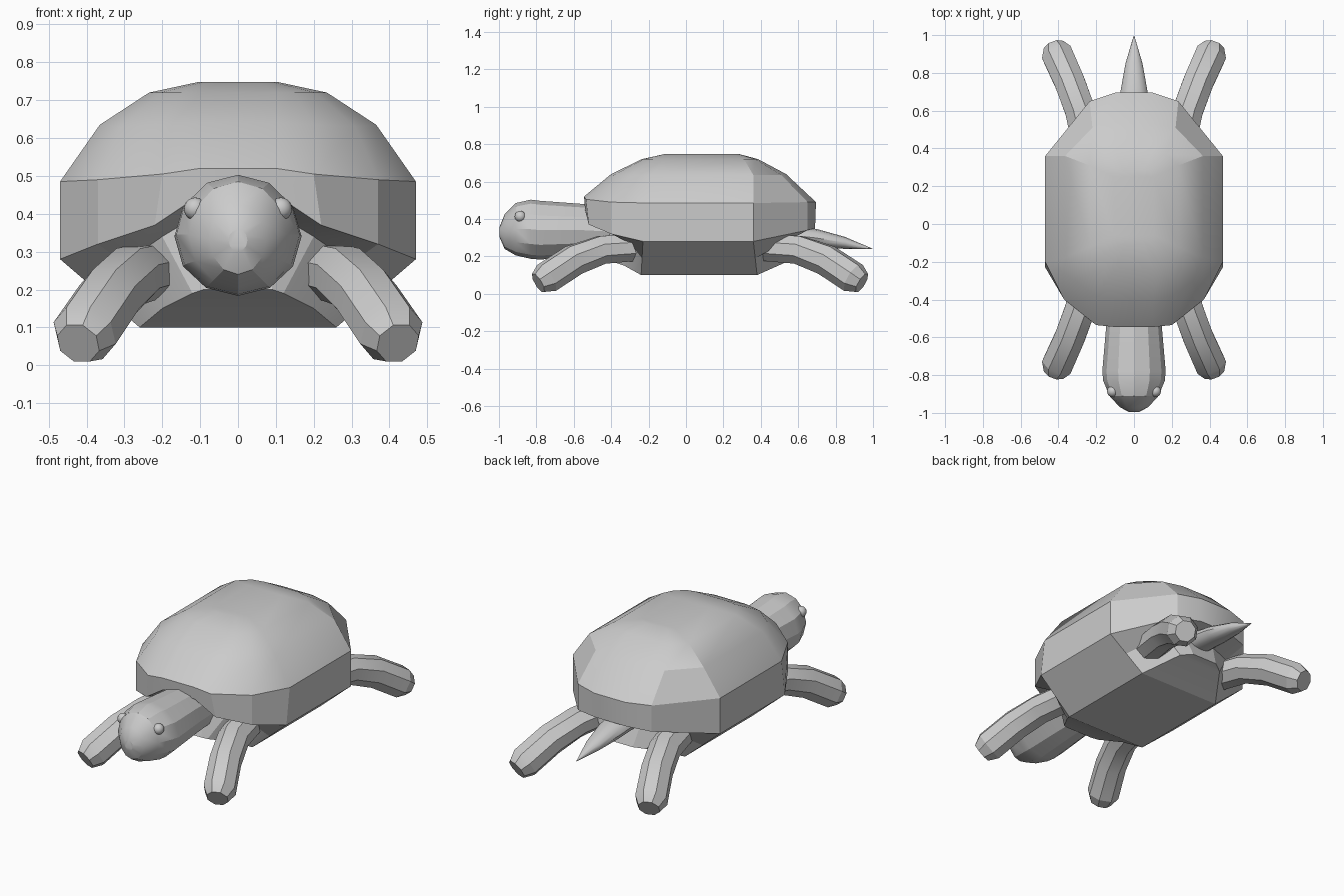
import bpy, bmesh
from math import pi, cos, sin, radians
from mathutils import Vector

if "Cube" in bpy.data.objects:
    bpy.data.objects.remove(bpy.data.objects["Cube"])


def finish(obj, angle=25):
    bpy.ops.object.select_all(action='DESELECT')
    obj.select_set(True)
    bpy.context.view_layer.objects.active = obj
    bpy.ops.object.shade_smooth_by_angle(angle=radians(angle))
    return obj


def loft(name, rings, strip_caps=False, angle=25):
    """Skin closed rings of equal length and cap both ends."""
    bm = bmesh.new()
    rows = [[bm.verts.new(p) for p in r] for r in rings]
    n = len(rows[0])
    for a, b in zip(rows, rows[1:]):
        for i in range(n):
            j = (i + 1) % n
            bm.faces.new((a[i], a[j], b[j], b[i]))
    for r in (rows[0], rows[-1]):
        if strip_caps:  # left-right strips between mirrored points
            for i in range(n // 2 - 1):
                bm.faces.new((r[i], r[i + 1], r[n - 2 - i], r[n - 1 - i]))
        else:
            bm.faces.new(r)
    bmesh.ops.recalc_face_normals(bm, faces=bm.faces)
    me = bpy.data.meshes.new(name)
    bm.to_mesh(me)
    bm.free()
    obj = bpy.data.objects.new(name, me)
    bpy.context.collection.objects.link(obj)
    return finish(obj, angle)


def oval(c, side, up, w, h, n, phase=0.0):
    return [Vector(c) + side * (w * cos(phase + 2 * pi * i / n))
            + up * (h * sin(phase + 2 * pi * i / n)) for i in range(n)]


def mirror_ring(half):
    return half + [(-x, y, z) for x, y, z in reversed(half)]


X, Z = Vector((1, 0, 0)), Vector((0, 0, 1))

# Shell: right half outlines from front to back, belly up to crown
halves = [
    # belly plate
    [(.09, -.47, .20), (.12, -.45, .19), (.20, -.33, .15), (.26, -.24, .10),
     (.26, .38, .10), (.14, .56, .18), (.08, .60, .19)],
    # recess for neck, legs and tail
    [(.10, -.40, .40), (.20, -.36, .34), (.30, -.30, .27), (.365, -.235, .19),
     (.365, .37, .19), (.22, .52, .30), (.10, .55, .32)],
    # lower rim
    [(.10, -.54, .45), (.22, -.52, .37), (.37, -.40, .32), (.47, -.23, .28),
     (.47, .36, .28), (.235, .65, .34), (.10, .69, .35)],
    # upper rim
    [(.10, -.545, .52), (.20, -.535, .505), (.37, -.40, .49), (.47, -.20, .485),
     (.47, .36, .485), (.235, .65, .49), (.10, .695, .49)],
    # dome
    [(.10, -.40, .64), (.20, -.385, .635), (.31, -.30, .63), (.365, -.18, .635),
     (.365, .36, .635), (.22, .51, .635), (.10, .535, .64)],
    [(.10, -.235, .72), (.15, -.225, .72), (.205, -.18, .72), (.235, -.12, .72),
     (.235, .31, .72), (.17, .37, .72), (.10, .385, .72)],
    # crown
    [(.05, -.11, .748), (.07, -.11, .748), (.09, -.09, .748), (.105, -.06, .748),
     (.105, .25, .748), (.08, .28, .748), (.05, .28, .748)],
]
loft("shell", [mirror_ring(h) for h in halves], strip_caps=True, angle=22)

# Head and neck: y, half width, bottom, top
head = [(-.36, .13, .21, .45), (-.55, .148, .20, .48), (-.78, .168, .183, .497),
        (-.83, .163, .187, .503), (-.91, .13, .205, .485),
        (-.97, .075, .24, .425), (-.996, .025, .30, .36)]
loft("head_and_neck", [oval((0, y, (a + b) / 2), X, Z, w, (b - a) / 2, 12)
                       for y, w, a, b in head])

# Tail: y, z, half width, half height
tail = [(.50, .32, .085, .055), (.70, .298, .072, .048),
        (.85, .272, .045, .032), (.996, .24, .002, .002)]
loft("tail", [oval((0, y, z), X, Z, w, h, 12) for y, z, w, h in tail], angle=40)

# Eyes
for s, label in ((1, "right"), (-1, "left")):
    bpy.ops.mesh.primitive_uv_sphere_add(segments=16, ring_count=10, radius=.03,
                                         location=(s * .113, -.886, .413))
    bpy.context.object.name = label + "_eye"
    finish(bpy.context.object, 60)

# Legs: path points with half width and half height
path = [((.23, -.22, .25), .085, .07), ((.285, -.45, .235), .08, .075),
        ((.34, -.60, .18), .08, .08), ((.405, -.745, .085), .082, .08),
        ((.422, -.79, .058), .055, .055)]


def leg(name, sx, back):
    pts = [Vector((sx * p[0], .15 - p[1] if back else p[1], p[2]))
           for p, _, _ in path]
    rings = []
    for i, (_, w, h) in enumerate(path):
        d = (pts[min(i + 1, 4)] - pts[max(i - 1, 0)]).normalized()
        side = d.cross(Z).normalized()
        up = side.cross(d)
        k = 1 / cos(pi / 8)
        rings.append(oval(pts[i], side, up, w * k, h * k, 8, pi / 8))
    loft(name, rings)


for sx, label in ((1, "right"), (-1, "left")):
    leg("front_%s_leg" % label, sx, False)
    leg("back_%s_leg" % label, sx, True)
